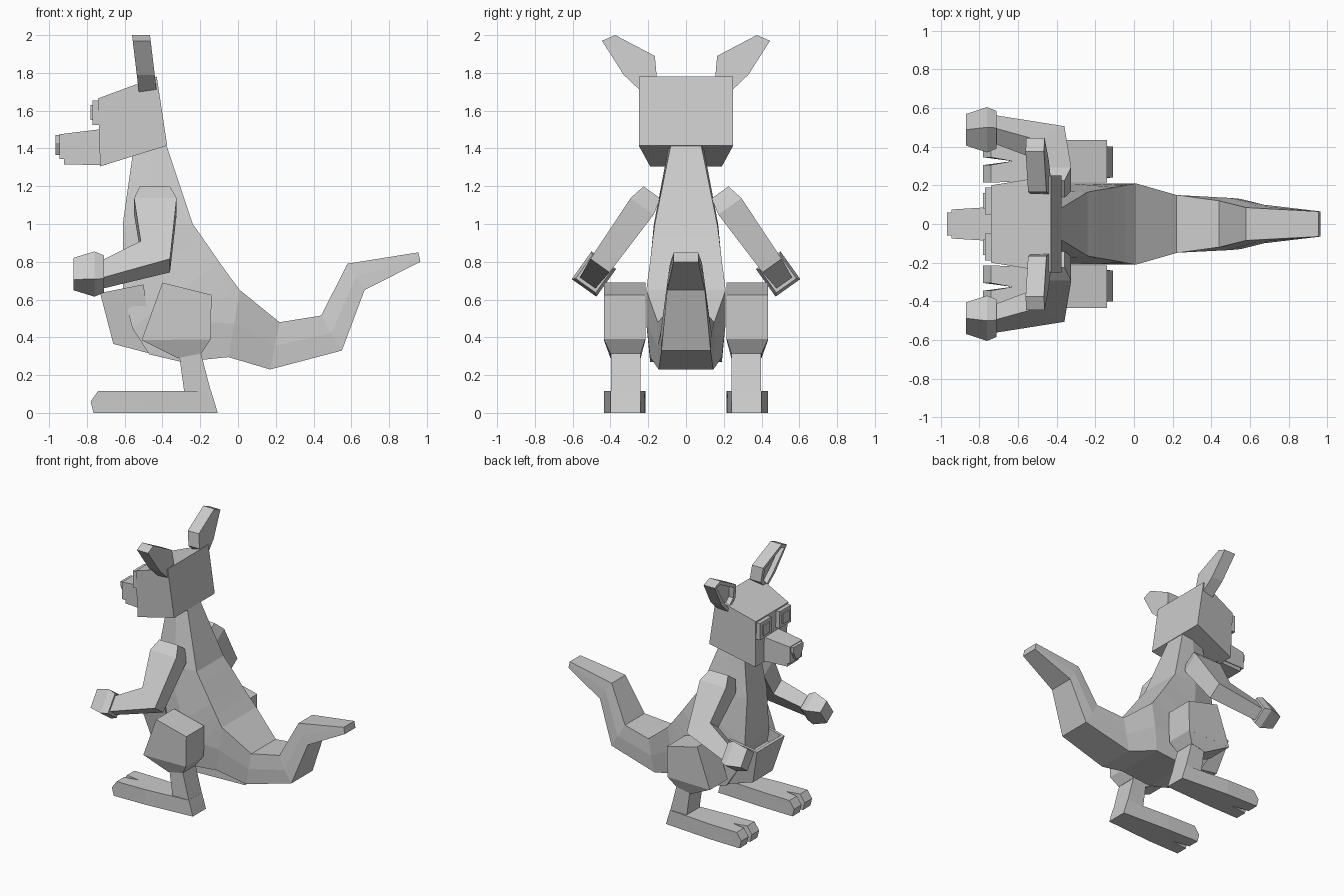
import bpy, bmesh
from mathutils import Vector

cube = bpy.data.objects.get("Cube")
if cube:
    bpy.data.objects.remove(cube)

grey = bpy.data.materials.new("plain grey")
grey.use_nodes = True
TONE = (0.6, 0.6, 0.6, 1)
grey.diffuse_color = TONE
grey.node_tree.nodes["Principled BSDF"].inputs["Base Color"].default_value = TONE


def finish(name, bm, mirror=False):
    bmesh.ops.recalc_face_normals(bm, faces=bm.faces)
    mesh = bpy.data.meshes.new(name)
    bm.to_mesh(mesh)
    bm.free()
    mesh.materials.append(grey)
    obj = bpy.data.objects.new(name, mesh)
    bpy.context.collection.objects.link(obj)
    if mirror:
        mod = obj.modifiers.new("mirror", 'MIRROR')
        mod.use_axis = (False, True, False)
        mod.use_clip = False
        mod.use_mirror_merge = False
    return obj


def loft(rings):
    """Skin a list of equal-length point rings and cap both ends."""
    bm = bmesh.new()
    loops = [[bm.verts.new(p) for p in ring] for ring in rings]
    n = len(loops[0])
    for a, b in zip(loops, loops[1:]):
        for i in range(n):
            j = (i + 1) % n
            bm.faces.new((a[i], a[j], b[j], b[i]))
    caps = [bm.faces.new(loops[0]), bm.faces.new(loops[-1])]
    bmesh.ops.recalc_face_normals(bm, faces=bm.faces)
    return bm, caps


def hollow(bm, face, rim, depth):
    """Inset a face and sink it along a vector."""
    bmesh.ops.inset_region(bm, faces=[face], thickness=rim)
    sunk = bmesh.ops.extrude_discrete_faces(bm, faces=[face])["faces"][0]
    bmesh.ops.translate(bm, verts=sunk.verts, vec=depth)


def frame(back, front, wb, wm, wf):
    """Six-sided section: back edge, side ridge, front edge."""
    b, f = Vector((back[0], 0, back[1])), Vector((front[0], 0, front[1]))
    m = (b + f) / 2
    side = [(p.x, w, p.z) for p, w in ((b, wb), (m, wm), (f, wf))]
    return side + [(x, -y, z) for x, y, z in reversed(side)]


def box_ring(x, y0, y1, z0, z1):
    return [(x, y0, z0), (x, y1, z0), (x, y1, z1), (x, y0, z1)]


# Body and tail in one continuous skin
finish("body_and_tail", loft([
    frame((-.38, 1.42), (-.55, 1.42), .08, .09, .08),
    frame((-.24, 1.0), (-.61, 1.0), .165, .17, .12),
    frame((-.19, .93), (-.61, .65), .175, .19, .15),
    frame((-.1, .8), (-.56, .45), .19, .21, .17),
    frame((-.05, .73), (-.47, .31), .2, .21, .18),
    frame((-.02, .69), (-.3, .27), .205, .21, .19),
    frame((.01, .65), (-.05, .295), .21, .21, .19),
    frame((.22, .48), (.17, .23), .15, .15, .145),
    frame((.44, .515), (.55, .33), .12, .135, .13),
    frame((.58, .79), (.67, .65), .085, .095, .1),
    frame((.955, .85), (.965, .8), .065, .065, .065),
])[0])

# Pouch, open at the top
bm, caps = loft([
    [(-.45, -.16, .31), (-.45, .16, .31), (-.66, .12, .365), (-.66, -.12, .365)],
    [(-.5, -.19, .68), (-.5, .19, .68), (-.73, .17, .635), (-.73, -.17, .635)],
])
hollow(bm, caps[1], .03, (.02, 0, -.1))
finish("pouch", bm)

# Head, snout, jaw and nose
finish("head", loft([
    [(-.73, -.19, 1.305), (-.73, .19, 1.305), (-.74, .2, 1.665), (-.74, -.2, 1.665)],
    [(-.375, -.25, 1.415), (-.375, .25, 1.415), (-.43, .25, 1.78), (-.43, -.25, 1.78)],
])[0])
finish("snout", loft([box_ring(-.7, -.09, .09, 1.335, 1.505),
                      box_ring(-.945, -.075, .075, 1.345, 1.475)])[0])
finish("jaw", loft([box_ring(-.7, -.085, .085, 1.312, 1.36),
                    box_ring(-.92, -.07, .07, 1.315, 1.36)])[0])
finish("nose", loft([
    [(x, -.025, 1.365), (x, .025, 1.365), (x, .06, 1.43), (x, .06, 1.47),
     (x, -.06, 1.47), (x, -.06, 1.43)] for x in (-.94, -.967)])[0])

# Eyes: a block with a smaller raised pupil
finish("eyes", loft([box_ring(x, .05, .19, 1.525, 1.655) for x in (-.72, -.77)])[0], True)
finish("pupils", loft([box_ring(x, .08, .16, 1.55, 1.63) for x in (-.76, -.78)])[0], True)

# Ears: leaning slabs with a hollow front
EAR = [(.155, 1.78), (.165, 1.89), (.375, 2.0), (.445, 1.97), (.33, 1.79), (.235, 1.7)]
bm, caps = loft([[(dx - (z - 1.7) * .12, y, z) for y, z in EAR] for dx in (-.43, -.525)])
hollow(bm, caps[1], .03, (.04, 0, 0))
finish("ears", bm, True)


# Arms: a flat bent limb, swung outward from the shoulder
def swung(x, s, t):
    return (x, .18 + .58 * s + .815 * t, 1.167 - .815 * s + .58 * t)


def limb(sections):
    return loft([[swung(*p, t) for p, t in ((a, -w), (a, w), (b, w), (b, -w))]
                 for a, b, w in sections])[0]


finish("arms", limb([
    ((-.52, 0), (-.36, 0), .055),
    ((-.55, .09), (-.325, .09), .075),
    ((-.515, .36), (-.36, .475), .062),
    ((-.72, .475), (-.72, .59), .05),
]), True)
finish("hands", limb([((x, .53 - a), (x, .53 + a), w) for x, a, w in
                      ((-.71, .075, .065), (-.76, .09, .08), (-.87, .07, .05))]), True)

# Thighs: five-sided blocks tapering to the knee
THIGH = [(-.4, .69), (-.14, .625), (-.145, .39), (-.51, .385)]
finish("thighs", loft([[(x, y, z) for x, z in THIGH] for y in (.215, .435)])[0], True)
finish("knees", loft([
    [(-.51, .215, .386), (-.145, .215, .39), (-.145, .435, .39), (-.51, .435, .386)],
    [(-.32, .24, .29), (-.195, .24, .315), (-.195, .4, .315), (-.32, .4, .29)],
])[0], True)

# Shins
finish("shins", loft([[(a, .24, z), (b, .24, z), (b, .398, z), (a, .398, z)]
                      for z, a, b in ((.33, -.315, -.2), (.1, -.283, -.14))])[0], True)

# Feet: plan outline with a notch between two toes
def foot(z, heel, tip):
    return [(heel, .24, z), (-.5, .22, z), (tip, .215, z), (tip, .305, z), (-.63, .325, z),
            (tip, .345, z), (tip, .435, z), (-.5, .43, z), (heel, .4, z)]


finish("feet", loft([foot(0, -.108, -.765), foot(.06, -.125, -.78),
                     foot(.117, -.143, -.74)])[0], True)
